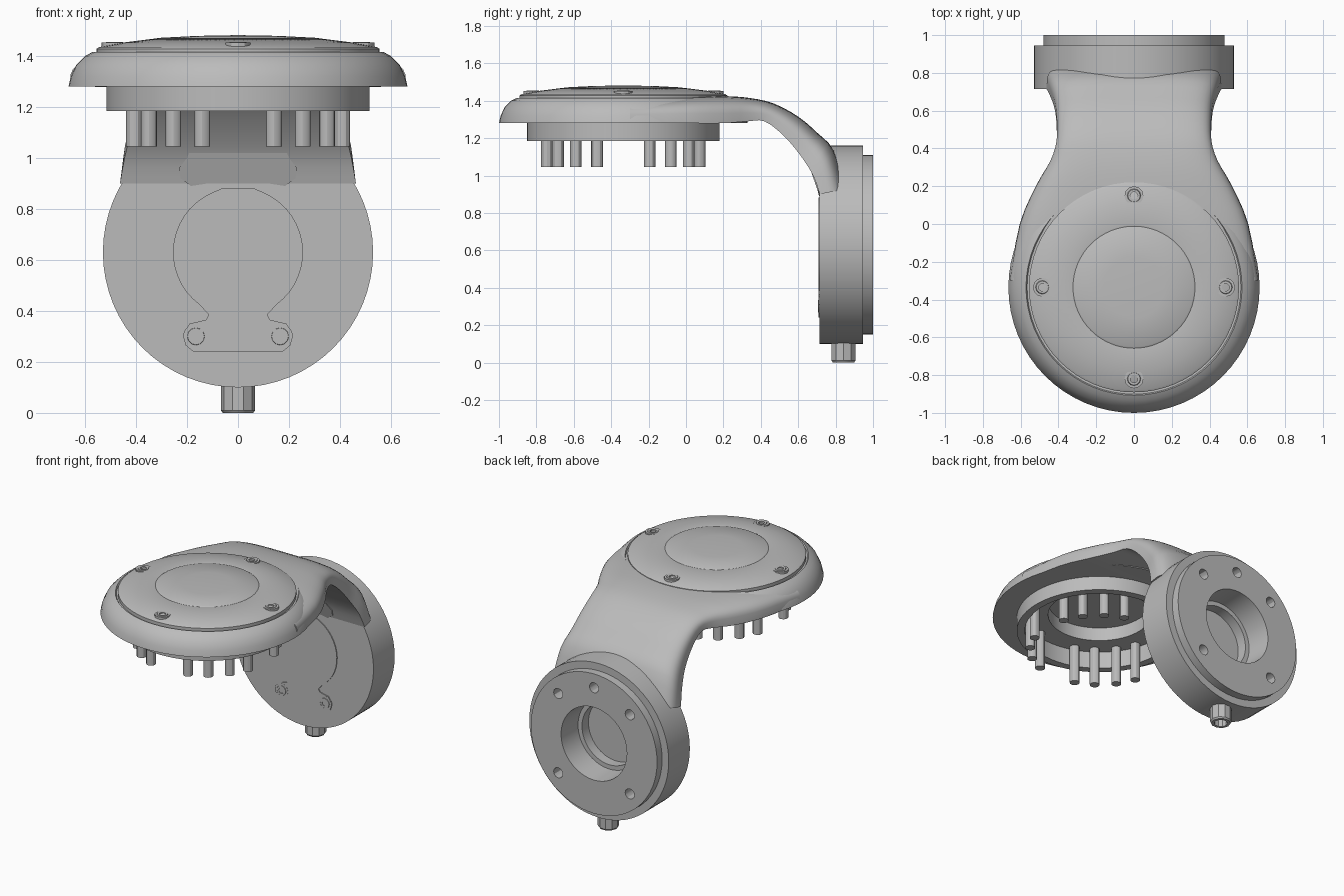
import bpy, bmesh
from math import cos, sin, pi, radians
from mathutils import Vector, Matrix

cube = bpy.data.objects.get("Cube")
if cube:
    bpy.data.objects.remove(cube)

grey = bpy.data.materials.new("light_grey")
grey.use_nodes = True
colour = (0.5, 0.5, 0.5, 1)
grey.diffuse_color = colour
grey.node_tree.nodes["Principled BSDF"].inputs["Base Color"].default_value = colour

HEAD_Y = -0.335      # axis of the horizontal head
FLANGE_Z = 0.63      # axis of the upright flange
UP = Matrix.Identity(4)
BACK = Matrix.Rotation(-pi / 2, 4, 'X')    # local z points to +y
FRONT = Matrix.Rotation(pi / 2, 4, 'X')    # local z points to -y


def finish(name, bm, matrix=UP, angle=30):
    bmesh.ops.remove_doubles(bm, verts=bm.verts, dist=1e-5)
    bmesh.ops.recalc_face_normals(bm, faces=bm.faces)
    mesh = bpy.data.meshes.new(name)
    bm.to_mesh(mesh)
    bm.free()
    mesh.transform(matrix)
    mesh.materials.append(grey)
    ob = bpy.data.objects.new(name, mesh)
    bpy.context.collection.objects.link(ob)
    smooth(ob, angle)
    return ob


def smooth(ob, angle=30):
    bpy.ops.object.select_all(action='DESELECT')
    ob.select_set(True)
    bpy.context.view_layer.objects.active = ob
    bpy.ops.object.shade_smooth_by_angle(angle=radians(angle))


def turned(name, profile, loc, axis=UP, sides=64):
    """Revolve (radius, height) points; the profile starts and ends on the axis."""
    bm = bmesh.new()
    verts = [bm.verts.new((r, 0, h)) for r, h in profile]
    edges = [bm.edges.new(pair) for pair in zip(verts, verts[1:])]
    bmesh.ops.spin(bm, geom=verts + edges, cent=(0, 0, 0), axis=(0, 0, 1),
                   angle=2 * pi, steps=sides, use_duplicate=False)
    return finish(name, bm, Matrix.Translation(loc) @ axis)


def cut(ob, cutters):
    for cutter in cutters:
        cutter.hide_render = True
        mod = ob.modifiers.new("cut", 'BOOLEAN')
        mod.operation, mod.solver, mod.object = 'DIFFERENCE', 'EXACT', cutter
        bpy.context.view_layer.objects.active = ob
        bpy.ops.object.modifier_apply(modifier=mod.name)
        bpy.data.objects.remove(cutter)
    smooth(ob)


def rod(name, radius, height, loc, axis=UP, sides=12):
    return turned(name, [(0, 0), (radius, 0), (radius, height), (0, height)], loc, axis, sides)


def screw(name, loc, axis=UP):
    profile = [(0, -0.02), (0.05, -0.02), (0.05, 0), (0.036, 0), (0.036, -0.006),
               (0.033, 0.002), (0.02, 0.002), (0.02, -0.012), (0, -0.012)]
    return turned(name, profile, loc, axis, 12)


def plate(name, half, y_at, thick=0.006):
    """Thin front plate from a half outline in x and z, mirrored across x."""
    bm = bmesh.new()
    outline = half + [(-x, z) for x, z in reversed(half)]
    face = bm.faces.new([bm.verts.new((x, y_at(z) - thick, z)) for x, z in outline])
    ext = bmesh.ops.extrude_face_region(bm, geom=[face])
    moved = [v for v in ext["geom"] if isinstance(v, bmesh.types.BMVert)]
    bmesh.ops.translate(bm, verts=moved, vec=(0, 2 * thick, 0))
    return finish(name, bm)


# Head: domed shell with a stepped cavity and hanging collar
turned("head_shell", [(0, 1.39), (0.32, 1.39), (0.32, 1.3), (0.465, 1.3), (0.465, 1.185),
                      (0.515, 1.185), (0.515, 1.28), (0.665, 1.28), (0.656, 1.32),
                      (0.635, 1.365), (0.6, 1.4), (0.572, 1.415), (0.566, 1.405),
                      (0.55, 1.405), (0, 1.41)], (0, HEAD_Y, 0))

# Lid with a shallow raised centre
turned("head_lid", [(0, 1.4), (0.556, 1.4), (0.556, 1.428), (0.545, 1.435), (0.45, 1.453),
                    (0.33, 1.468), (0.323, 1.466), (0.315, 1.471), (0.16, 1.479),
                    (0, 1.482)], (0, HEAD_Y, 0))
for i in range(4):
    a = i * pi / 2
    screw("lid_screw", (0.485 * cos(a), HEAD_Y + 0.485 * sin(a), 1.453))

# Contact pins, four per quarter
for quarter in range(4):
    for step in (19, 36, 54, 71):
        a = radians(step + 90 * quarter)
        rod("contact_pin", 0.031, 0.26, (0.432 * cos(a), HEAD_Y + 0.432 * sin(a), 1.045))

# Arm: sections give outer y, z, inner y, z and half width
sections = [Vector(s) for s in (
    (-0.3, 1.41, -0.3, 1.28, 0.66), (0.0, 1.425, 0.0, 1.28, 0.605),
    (0.2, 1.425, 0.2, 1.28, 0.52), (0.34, 1.415, 0.33, 1.29, 0.445),
    (0.47, 1.385, 0.42, 1.29, 0.412), (0.6, 1.315, 0.52, 1.215, 0.41),
    (0.7, 1.23, 0.61, 1.11, 0.42), (0.79, 1.135, 0.68, 1.0, 0.445),
    (0.86, 0.93, 0.715, 0.9, 0.463))]
path = []
for i in range(len(sections) - 1):
    p0, p1, p2 = sections[max(i - 1, 0)], sections[i], sections[i + 1]
    p3 = sections[min(i + 2, len(sections) - 1)]
    for k in range(3):
        t = k / 3
        path.append(p1 + (p2 - p0) * (t / 2) + (2 * p0 - 5 * p1 + 4 * p2 - p3) * (t * t / 2)
                    + (3 * p1 - p0 - 3 * p2 + p3) * (t ** 3 / 2))
path.append(sections[-1])

bm = bmesh.new()
rings = []
ARC = 24
for yo, zo, yi, zi, w in path:
    ring = []
    for k in range(ARC + 1):
        a = pi * k / ARC
        c, h = cos(a), max(sin(a), 0) ** 0.5 if 0 < k < ARC else 0
        x = w * abs(c) ** 0.5 * (1 if c > 0 else -1) if k != ARC / 2 else 0
        ring.append(bm.verts.new((x, yi + (yo - yi) * h, zi + (zo - zi) * h)))
    rings.append(ring)
for r1, r2 in zip(rings, rings[1:]):
    for k in range(ARC + 1):
        j = (k + 1) % (ARC + 1)
        bm.faces.new((r1[k], r1[j], r2[j], r2[k]))
bm.faces.new(rings[0])
bm.faces.new(rings[-1])
arm = finish("curved_arm", bm)
cut(arm, [rod("collar_cutter", 0.47, 0.3, (0, HEAD_Y, 1.0), sides=64),
          rod("cavity_cutter", 0.322, 0.39, (0, HEAD_Y, 1.0), sides=64)])

# Flange: upright drum with a stepped bore open to the back
flange = turned("flange", [(0, 0.715), (0.53, 0.715), (0.53, 0.945), (0.48, 0.945),
                           (0.48, 1.0), (0.25, 1.0), (0.24, 0.83), (0.21, 0.83),
                           (0.21, 0.76), (0, 0.76)], (0, 0, FLANGE_Z), BACK)
cut(flange, [rod("bolt_cutter", 0.035, 0.2, (0.385 * cos(radians(a)), 0.9,
                 FLANGE_Z + 0.385 * sin(radians(a))), BACK) for a in (45, 90, 135, 225, 315)])

# Cable stub under the flange
turned("cable_stub", [(0, 0.06), (0.042, 0.06), (0.042, 0), (0.06, 0), (0.067, 0.01),
                      (0.067, 0.13), (0, 0.13)], (0, 0.842, 0), sides=10)

# Front cover: foot, narrow neck and round panel
round_part = [(0.255 * cos(radians(a)), FLANGE_Z + 0.255 * sin(radians(a)))
              for a in range(-54, 67, 8)]
plate("front_cover", [(0.175, 0.24), (0.205, 0.265), (0.215, 0.31), (0.19, 0.35),
                      (0.125, 0.365), (0.115, 0.385)] + round_part + [(0.06, 0.882)],
      lambda z: 0.715)
plate("upper_cover", [(0.12, 0.9), (0.185, 0.89), (0.225, 0.92), (0.232, 0.96),
                      (0.2, 1.0), (0.19, 1.025), (0.125, 1.04)],
      lambda z: 0.715 - 0.35 * max(z - 0.9, 0), 0.004)
for side in (-1, 1):
    screw("cover_screw", (side * 0.165, 0.708, 0.3), FRONT)
